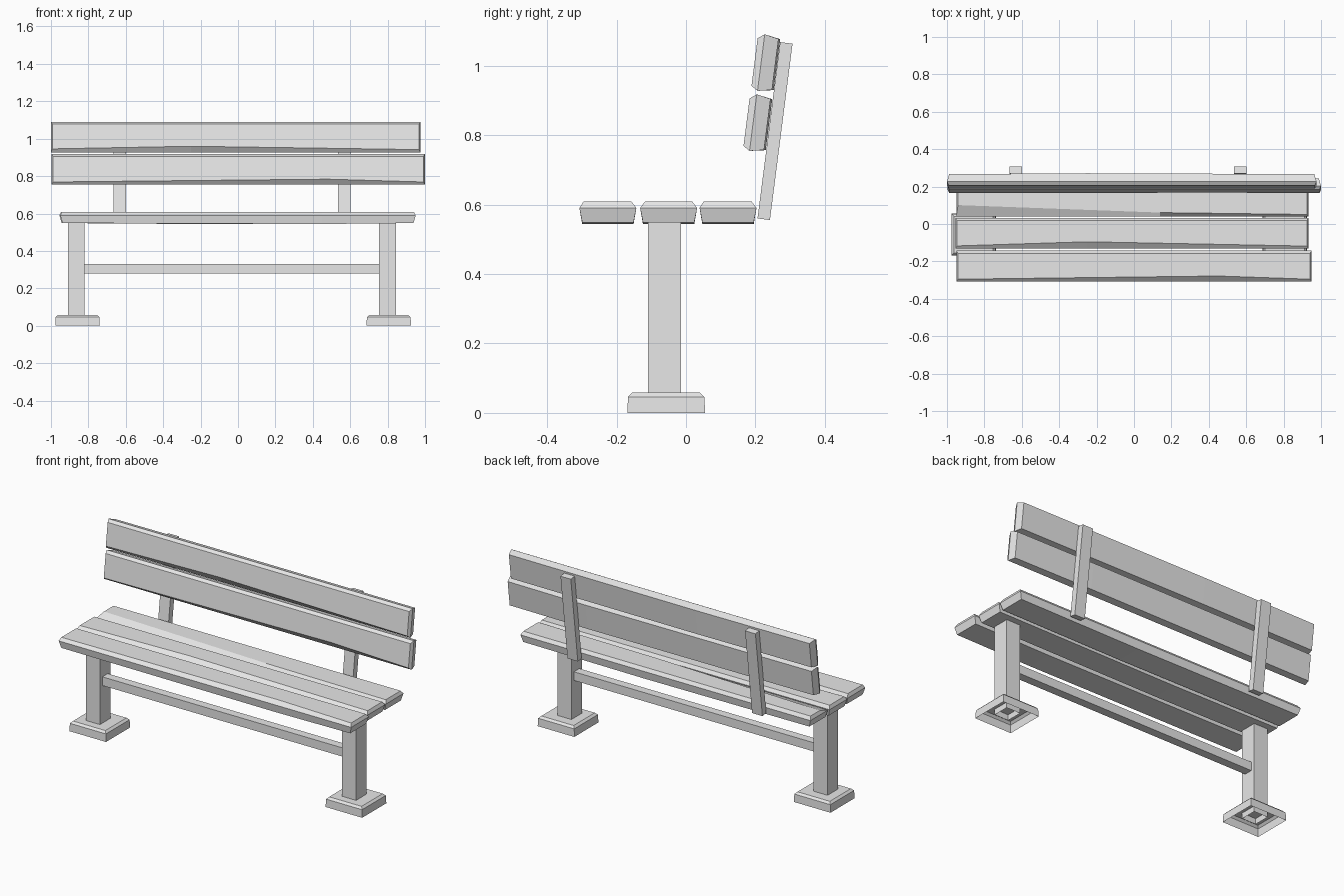
import bpy, bmesh, math
from mathutils import Matrix

cube = bpy.data.objects.get("Cube")
if cube:
    bpy.data.objects.remove(cube, do_unlink=True)

grey = bpy.data.materials.new("plain_grey")
grey.use_nodes = True
grey.diffuse_color = (0.8, 0.8, 0.8, 1)
grey.node_tree.nodes["Principled BSDF"].inputs["Base Color"].default_value = (0.8, 0.8, 0.8, 1)


def finish(name, bm, matrix=None):
    """Turn a bmesh into a flat-shaded grey object."""
    bmesh.ops.recalc_face_normals(bm, faces=bm.faces)
    mesh = bpy.data.meshes.new(name)
    bm.to_mesh(mesh)
    bm.free()
    mesh.materials.append(grey)
    obj = bpy.data.objects.new(name, mesh)
    if matrix:
        obj.matrix_world = matrix
    bpy.context.scene.collection.objects.link(obj)


def loft(bm, rings):
    """Bridge closed rings of points with quads and return the vertex rings."""
    rings = [[bm.verts.new(p) for p in ring] for ring in rings]
    for a, b in zip(rings, rings[1:]):
        for i in range(len(a)):
            j = (i + 1) % len(a)
            bm.faces.new((a[i], a[j], b[j], b[i]))
    return rings


def rectangle(cx, cy, hx, hy, z):
    return [(cx + sx * hx, cy + sy * hy, z)
            for sx, sy in ((-1, -1), (1, -1), (1, 1), (-1, 1))]


def plank(name, x0, x1, kink, edge, y, z, angle=0):
    """Chamfered board whose front top edge wanders through a kink."""
    def section(x, v, end):
        lift = 0.005 if end else 0
        low, top = x - end * 0.012, x - end * 0.009
        return [(low, -0.074, lift), (low, 0.074, lift),
                (x, 0.082, 0.046), (top, 0.068, 0.065),
                (top, v, 0.065), (x, -0.082, 0.046)]

    bm = bmesh.new()
    rings = loft(bm, [section(x0, edge[0], -1), section(kink, edge[1], 0),
                      section(x1, edge[2], 1)])
    for r in (rings[0], rings[-1]):
        bm.faces.new((r[0], r[1], r[2], r[5]))
        bm.faces.new((r[5], r[2], r[3], r[4]))
    finish(name, bm, Matrix.Translation((0, y, z)) @ Matrix.Rotation(angle, 4, "X"))


def box(name, centre, size, matrix=Matrix()):
    bm = bmesh.new()
    bmesh.ops.create_cube(bm, size=1, matrix=matrix @ Matrix.Translation(centre)
                          @ Matrix.Diagonal((*size, 1)))
    finish(name, bm)


# Seat planks
plank("seat_plank_front", -0.95, 0.95, 0.45, (-0.07, -0.053, -0.07), -0.225, 0.544)
plank("seat_plank_middle", -0.955, 0.933, -0.25, (-0.067, -0.045, -0.068), -0.05, 0.544)
plank("seat_plank_rear", -0.95, 0.933, 0.14, (-0.02, -0.06, -0.07), 0.121, 0.544)

# Leaning backrest boards, chamfered side facing forward
lean = math.radians(7.3)
tilt = math.pi / 2 - lean
plank("back_board_lower", -0.997, 1.0, 0.48, (-0.07, -0.055, -0.07), 0.239, 0.83, tilt)
plank("back_board_upper", -1.0, 0.976, -0.25, (-0.066, -0.052, -0.07), 0.262, 1.003, tilt)

# Backrest posts
post_frame = Matrix.Translation((0, 0.206, 0.56)) @ Matrix.Rotation(-lean, 4, "X")
for side, x in (("right", -0.632), ("left", 0.567)):
    box(f"back_post_{side}", (x, 0.018, 0.256), (0.067, 0.036, 0.512), post_frame)

# Hollow legs standing in feet that are open underneath
for side, leg_x, foot_x in (("right", -0.865, -0.858), ("left", 0.799, 0.806)):
    bm = bmesh.new()
    loft(bm, [rectangle(leg_x, -0.062, 0.045, 0.048, z) for z in (0.025, 0.56)])
    finish(f"leg_{side}", bm)

    bm = bmesh.new()
    rings = loft(bm, [rectangle(foot_x, -0.057, 0.119, 0.112, 0),
                      rectangle(foot_x, -0.057, 0.117, 0.110, 0.046),
                      rectangle(foot_x, -0.057, 0.105, 0.098, 0.058)])
    bm.faces.new(rings[-1])
    finish(f"foot_{side}", bm)

# Rail between the legs
box("leg_rail", (-0.033, -0.062, 0.304), (1.58, 0.05, 0.051))
